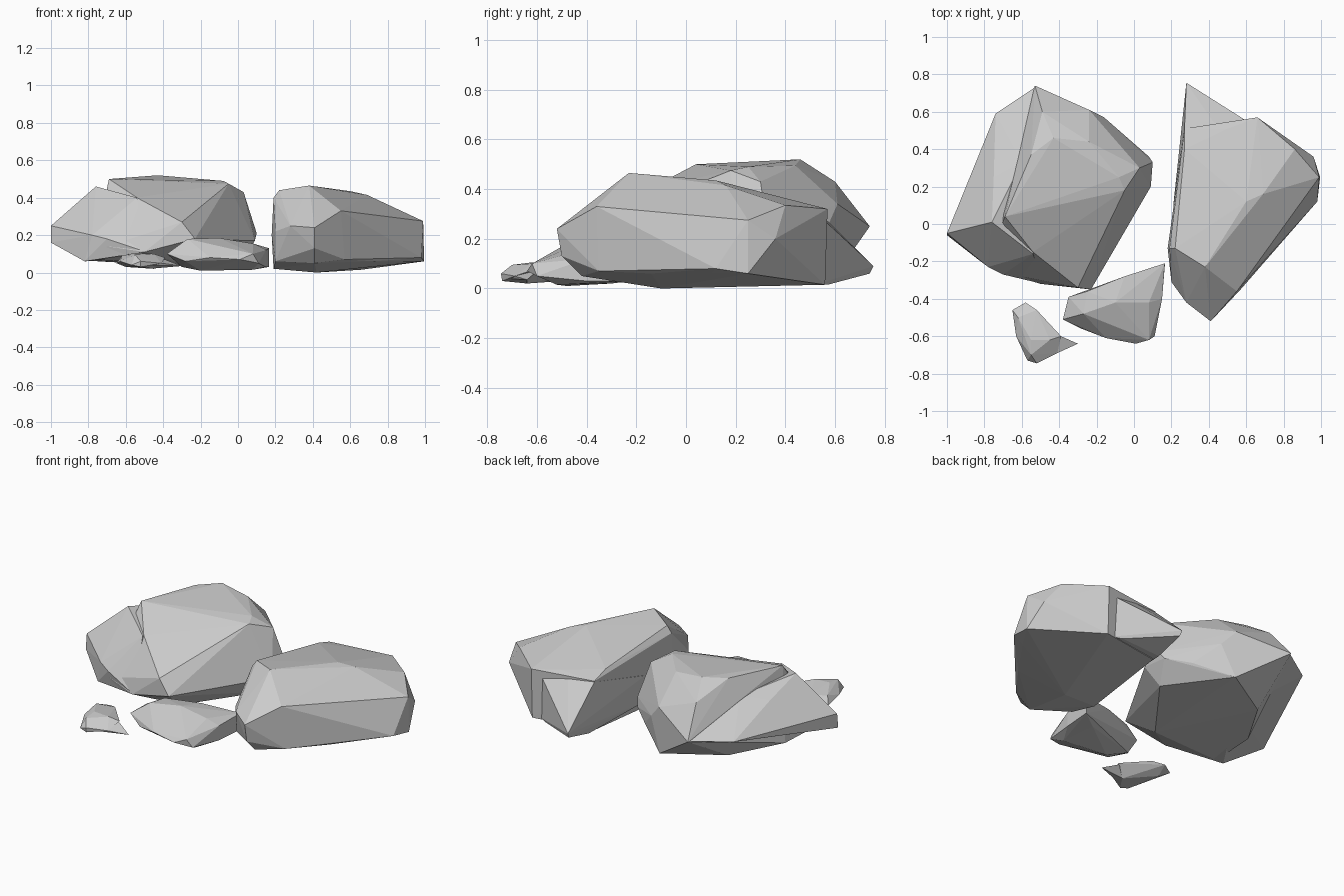
import bpy, bmesh


def hull(name, pts):
    """Flat-shaded faceted boulder: convex hull of a few corner points."""
    bm = bmesh.new()
    for p in pts:
        bm.verts.new(p)
    res = bmesh.ops.convex_hull(bm, input=bm.verts)
    inner = {v for v in res["geom_interior"] + res["geom_unused"]
             if isinstance(v, bmesh.types.BMVert)}
    bmesh.ops.delete(bm, geom=list(inner), context='VERTS')
    bmesh.ops.recalc_face_normals(bm, faces=bm.faces)
    me = bpy.data.meshes.new(name)
    bm.to_mesh(me)
    bm.free()
    ob = bpy.data.objects.new(name, me)
    bpy.context.collection.objects.link(ob)
    return ob


def fuse(base, *lumps):
    """Union extra lumps into a boulder, giving it concave creases."""
    for lump in lumps:
        mod = base.modifiers.new("union", 'BOOLEAN')
        mod.operation, mod.solver, mod.object = 'UNION', 'EXACT', lump
        dg = bpy.context.evaluated_depsgraph_get()
        me = bpy.data.meshes.new_from_object(base.evaluated_get(dg))
        base.modifiers.clear()
        base.data = me
        bpy.data.objects.remove(lump)


# Large left boulder: main block
left = hull("large_left_boulder", [
    (-.69, .04, .50), (-.55, .37, .51), (-.43, .46, .52), (-.24, .44, .495),
    (-.08, .25, .49), (-.05, .18, .475), (.03, .30, .43), (.06, .31, .30),
    (.10, .33, .21), (.09, .20, .17), (.08, .36, .16),
    (-.30, -.34, .27), (-.23, -.35, .18), (-.54, -.15, .40),
    (-.50, -.32, .11), (-.70, -.26, .14), (-.78, -.21, .07),
    (-.49, .60, .43), (-.24, .61, .34), (-.16, .57, .25),
    (-.53, .74, .25), (-.24, .60, .05), (-.57, .40, .05),
    (-.04, .46, .13), (.02, .25, .05), (-.28, -.15, .04), (-.75, .10, .06)])
# its lower shoulder on the left
shoulder = hull("left_shoulder", [
    (-1, -.05, .25), (-1, -.06, .16), (-.82, -.20, .06), (-.78, -.23, .20),
    (-.75, .25, .38), (-.76, .01, .46), (-.80, .03, .38), (-.74, .59, .25),
    (-.60, .33, .40), (-.66, -.06, .41), (-.70, -.27, .18), (-.60, .1, .07),
    (-.53, .73, .25), (-.54, -.16, .40), (-.49, -.32, .11), (-.50, .3, .07)])
fuse(left, shoulder)

# Right boulder with a tapering spur at its back corner
right = hull("right_boulder", [
    (.38, -.23, .465), (.22, -.13, .44), (.19, -.13, .40), (.60, .12, .435),
    (.69, .16, .415), (.27, .40, .36), (.27, .51, .325), (.50, .51, .335),
    (.66, .57, .32), (.41, -.52, .24), (.41, -.50, .13), (.55, -.36, .33),
    (.28, -.42, .25), (.20, -.31, .22), (.18, -.13, .20), (.20, -.30, .06),
    (.41, -.42, .05), (.57, -.35, .07), (.99, .25, .275), (.86, .40, .335),
    (.96, .36, .20), (.98, .12, .08), (.995, .25, .06), (.66, .56, .015),
    (.28, .50, .015), (.19, -.12, .02), (.42, -.10, 0), (.90, .10, .06),
    (.73, -.14, .06)])
spur = hull("back_spur", [
    (.28, .755, .09), (.285, .74, .06), (.27, .51, .32), (.45, .51, .33),
    (.55, .58, .24), (.56, .57, .015), (.28, .55, .015), (.25, .45, .10),
    (.62, .54, .29), (.62, .54, .02), (.21, .10, .22), (.21, .10, .06)])
fuse(right, spur)

# Medium front rock with a pointed right corner
hull("front_rock", [
    (-.38, -.51, .10), (-.35, -.39, .12), (-.27, -.48, .18), (-.25, -.36, .17),
    (-.05, -.28, .16), (-.10, -.42, .185), (.08, -.42, .155), (.15, -.40, .12),
    (.15, -.40, .03), (.11, -.60, .05), (.01, -.64, .07), (.08, -.62, .10),
    (-.15, -.61, .08), (-.28, -.56, .06), (-.20, -.48, .01),
    (.08, -.52, .015), (.05, -.30, .02), (-.30, -.41, .03),
    (.165, -.21, .13), (.165, -.22, .03), (.10, -.24, .10)])

# Small front pebble with a thin point
pebble = hull("small_pebble", [
    (-.65, -.46, .05), (-.62, -.50, .09), (-.58, -.42, .06), (-.52, -.46, .08),
    (-.63, -.60, .06), (-.57, -.73, .04), (-.55, -.70, .095), (-.45, -.62, .10),
    (-.52, -.745, .06), (-.52, -.74, .03), (-.41, -.69, .05), (-.39, -.60, .08),
    (-.55, -.62, .105), (-.45, -.64, .02), (-.60, -.50, .03)])
tip = hull("pebble_tip", [
    (-.30, -.64, .035), (-.39, -.60, .07), (-.41, -.69, .05),
    (-.45, -.64, .022), (-.46, -.62, .08), (-.50, -.72, .04)])
fuse(pebble, tip)
